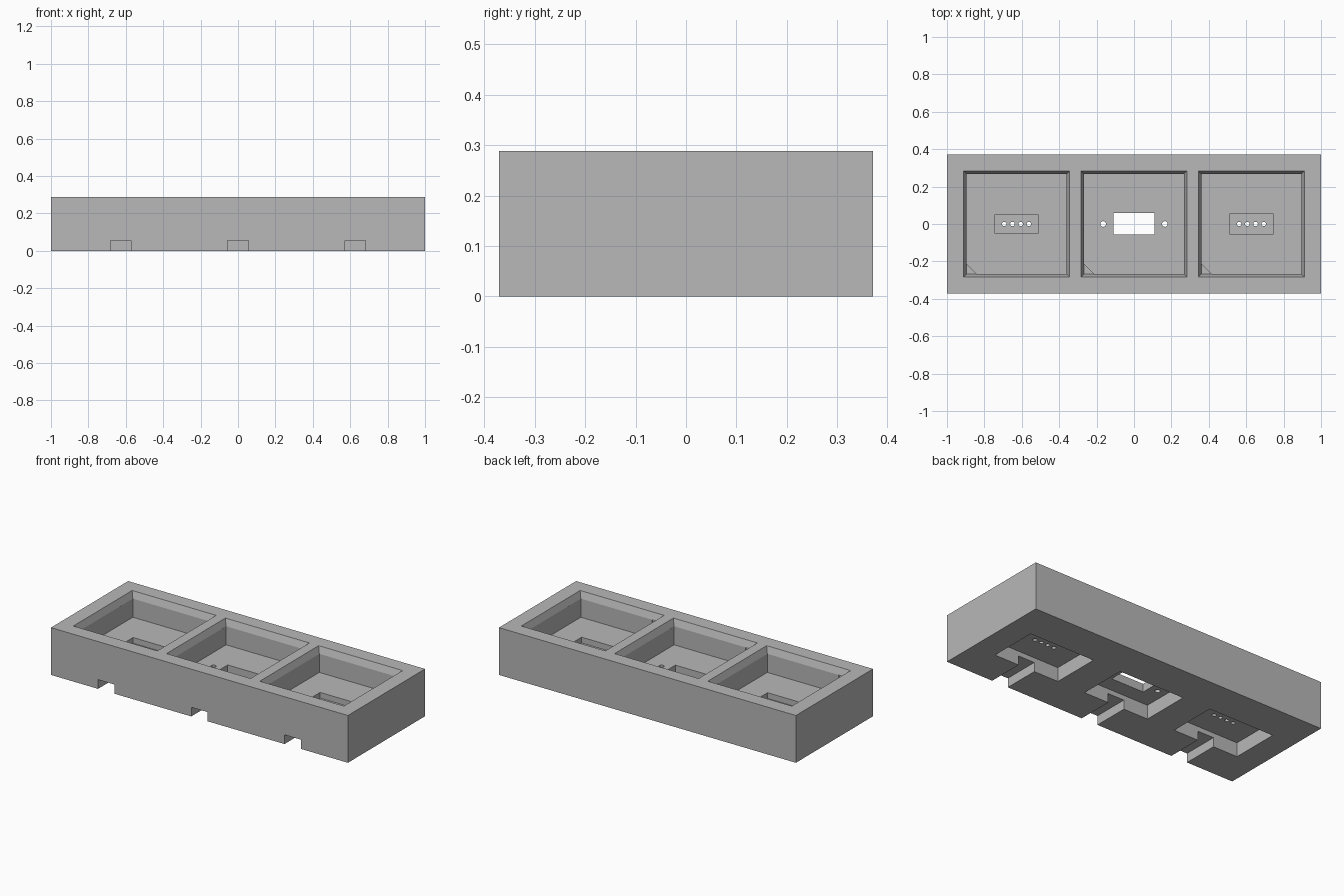
import bpy
import bmesh

cube = bpy.data.objects.get("Cube")
if cube:
    bpy.data.objects.remove(cube, do_unlink=True)

TOP, RIM, FLOOR, RECESS, CEILING, CHANNEL = 0.288, 0.248, 0.135, 0.10, 0.085, 0.056
HALF_Y = 0.371
SPACING = 0.628

grey = bpy.data.materials.new("plain grey")
grey.use_nodes = True
grey.diffuse_color = (0.48, 0.48, 0.48, 1)
grey.node_tree.nodes["Principled BSDF"].inputs["Base Color"].default_value = (0.48, 0.48, 0.48, 1)


def loft(name, low, high, z0, z1):
    """Solid between two outlines with equal point counts."""
    bm = bmesh.new()
    a = [bm.verts.new((x, y, z0)) for x, y in low]
    b = [bm.verts.new((x, y, z1)) for x, y in high]
    bm.faces.new(a[::-1])
    bm.faces.new(b)
    n = len(a)
    for i in range(n):
        j = (i + 1) % n
        bm.faces.new((a[i], a[j], b[j], b[i]))
    bmesh.ops.recalc_face_normals(bm, faces=bm.faces)
    mesh = bpy.data.meshes.new(name)
    bm.to_mesh(mesh)
    bm.free()
    mesh.materials.append(grey)
    obj = bpy.data.objects.new(name, mesh)
    bpy.context.collection.objects.link(obj)
    return obj


def rect(cx, hx, y0, y1):
    return [(cx - hx, y0), (cx + hx, y0), (cx + hx, y1), (cx - hx, y1)]


def box(name, cx, hx, y0, y1, z0, z1):
    outline = rect(cx, hx, y0, y1)
    return loft(name, outline, outline, z0, z1)


def cut(cutter):
    """Subtract a cutter from the block, then discard it."""
    cutter.hide_render = True
    mod = block.modifiers.new("cut", 'BOOLEAN')
    mod.operation = 'DIFFERENCE'
    mod.solver = 'EXACT'
    mod.object = cutter
    bpy.context.view_layer.objects.active = block
    bpy.ops.object.modifier_apply(modifier=mod.name)
    bpy.data.objects.remove(cutter, do_unlink=True)


def cut_hole(x, radius):
    bpy.ops.mesh.primitive_cylinder_add(vertices=24, radius=radius, depth=0.2, location=(x, 0, 0.12))
    cut(bpy.context.object)


# Solid block
block = box("fixture_block", 0, 1.0, -HALF_Y, HALF_Y, 0, TOP)

for side in (-1, 0, 1):
    cx = side * SPACING

    # Tapered rim, extended just past the top surface
    inner, outer, key = 0.268, 0.283, 0.055
    over = outer + (outer - inner) / 2
    cut(loft("rim_cutter", rect(cx, inner, -inner, inner), rect(cx, over, -over, over),
             RIM, TOP + (TOP - RIM) / 2))

    # Square well with one keyed corner
    well = [(cx - inner + key, -inner), (cx + inner, -inner), (cx + inner, inner),
            (cx - inner, inner), (cx - inner, -inner + key)]
    shrink = [(cx + (x - cx) * 0.9999, y * 0.9999) for x, y in well]
    cut(loft("well_cutter", shrink, shrink, FLOOR, RIM + 0.01))

    # Underside cavity and its cable channel to the front
    cut(box("cavity_cutter", cx, 0.22, -0.15, 0.147, -0.1, CEILING))
    cut(box("channel_cutter", cx, 0.055, -0.5, -0.1, -0.12, CHANNEL))

    # Centre has a through window and two side holes, the others a recess with four pin holes
    if side == 0:
        cut(box("window_cutter", 0, 0.11, -0.055, 0.058, 0.05, 0.2))
        for x in (-0.165, 0.165):
            cut_hole(x, 0.015)
    else:
        depth = 0.052 if side < 0 else 0.057
        cut(box("recess_cutter", cx, 0.115, -depth, depth, RECESS, 0.2))
        for i in range(4):
            cut_hole(cx + (i - 1.5) * 0.044, 0.012)
